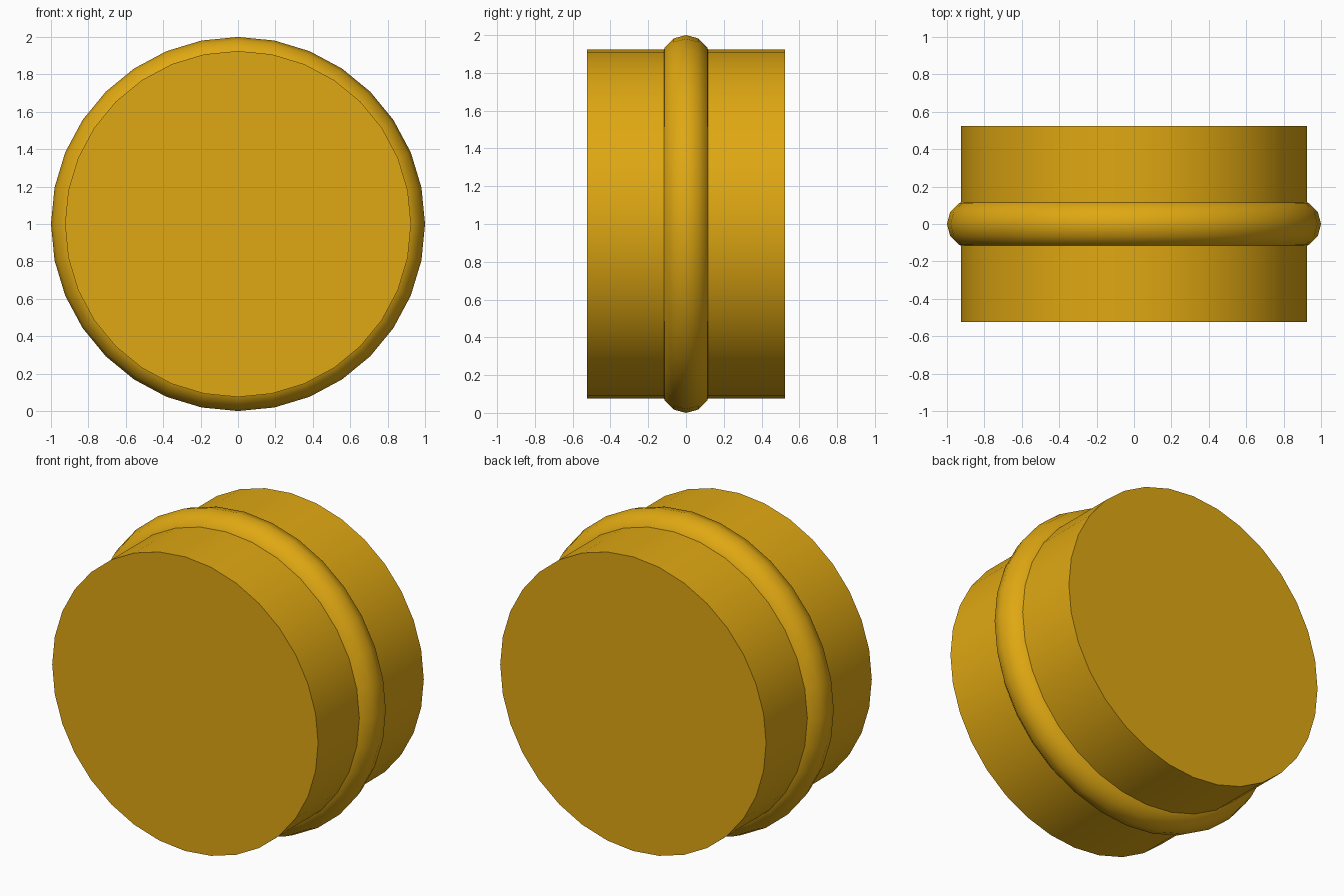
import bpy
import math

if "Cube" in bpy.data.objects:
    bpy.data.objects.remove(bpy.data.objects["Cube"])

SIDES = 32
gold = bpy.data.materials.new("golden_yellow")
gold.diffuse_color = (0.74, 0.39, 0.006, 1)
gold.use_nodes = True
gold.node_tree.nodes["Principled BSDF"].inputs["Base Color"].default_value = gold.diffuse_color


def finish(name):
    obj = bpy.context.object
    obj.name = name
    obj.data.materials.append(gold)
    # lay the axis along y, keeping a vertex on each main axis
    bpy.ops.object.transform_apply(location=False, rotation=True, scale=True)
    bpy.ops.object.shade_smooth_by_angle(angle=math.radians(35))
    return obj


# solid drum lying along y
bpy.ops.mesh.primitive_cylinder_add(vertices=SIDES, radius=0.925, depth=1.05,
                                    location=(0, 0, 1),
                                    rotation=(math.pi / 2, 0, 0))
finish("drum")

# rounded band around the middle
bpy.ops.mesh.primitive_torus_add(major_segments=SIDES, minor_segments=12,
                                 major_radius=0.87, minor_radius=0.13,
                                 location=(0, 0, 1),
                                 rotation=(math.pi / 2, 0, 0))
finish("middle_band")
